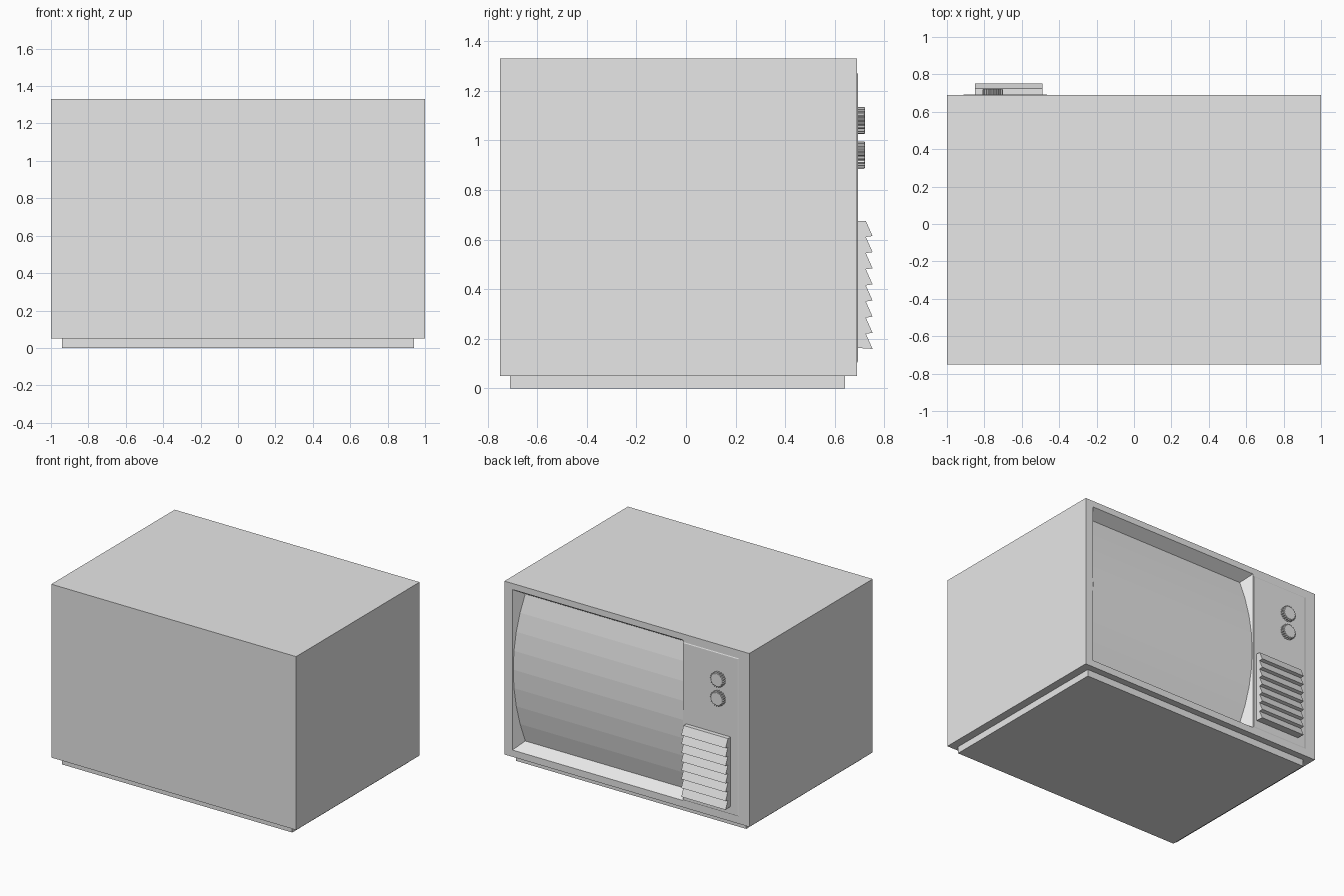
import bpy, bmesh, math

cube = bpy.data.objects.get("Cube")
if cube:
    bpy.data.objects.remove(cube, do_unlink=True)

grey = bpy.data.materials.new("plain_grey")
grey.use_nodes = True
grey.diffuse_color = (0.8, 0.8, 0.8, 1)
grey.node_tree.nodes["Principled BSDF"].inputs["Base Color"].default_value = (0.8, 0.8, 0.8, 1)


def finish(name, bm):
    bmesh.ops.recalc_face_normals(bm, faces=bm.faces)
    mesh = bpy.data.meshes.new(name)
    bm.to_mesh(mesh)
    bm.free()
    mesh.materials.append(grey)
    obj = bpy.data.objects.new(name, mesh)
    bpy.context.collection.objects.link(obj)
    return obj


def loft(name, rings):
    """Join matching closed rings of points and cap both ends."""
    bm = bmesh.new()
    loops = [[bm.verts.new(p) for p in ring] for ring in rings]
    n = len(loops[0])
    for a, b in zip(loops, loops[1:]):
        for i in range(n):
            j = (i + 1) % n
            bm.faces.new((a[i], a[j], b[j], b[i]))
    bm.faces.new(loops[0])
    bm.faces.new(loops[-1])
    return finish(name, bm)


def rect(x0, x1, z0, z1, y):
    return [(x0, y, z0), (x1, y, z0), (x1, y, z1), (x0, y, z1)]


def box(name, x0, x1, y0, y1, z0, z1):
    return loft(name, [rect(x0, x1, z0, z1, y0), rect(x0, x1, z0, z1, y1)])


def extrude_x(name, profile, x0, x1):
    return loft(name, [[(x, y, z) for y, z in profile] for x in (x0, x1)])


FACE = 0.69

# Cabinet with a tapered screen recess
loft("cabinet", [
    rect(-1, 1, 0.05, 1.33, -0.75),
    rect(-1, 1, 0.05, 1.33, FACE),
    rect(-0.46, 0.935, 0.1, 1.285, FACE),
    rect(-0.41, 0.885, 0.15, 1.235, 0.61),
])

# Plinth
box("base", -0.94, 0.94, -0.71, 0.64, 0, 0.05)

# Screen bulging forward between the recess walls
half, bulge, steps = 0.545, 0.075, 8
radius = (half ** 2 + bulge ** 2) / (2 * bulge)
sweep = math.asin(half / radius)
arc = []
for i in range(steps + 1):
    a = sweep * (2 * i / steps - 1)
    arc.append((0.685 - radius + radius * math.cos(a), 0.6925 + radius * math.sin(a)))
extrude_x("screen", [(0.58, 0.15)] + arc + [(0.58, 1.235)], -0.455, 0.93)

# Control panel plate
loft("control_panel", [
    rect(-0.925, -0.462, 0.1, 1.275, FACE - 0.002),
    rect(-0.905, -0.465, 0.11, 1.265, FACE + 0.003),
])

# Fluted tuning knobs
teeth = 20
for name, z in (("upper_knob", 1.08), ("lower_knob", 0.94)):
    rings = []
    for y, scale in ((FACE, 1), (0.718, 1), (0.722, 0.92)):
        ring = []
        for i in range(teeth * 4):
            r = (0.055 if i % 4 < 2 else 0.049) * scale
            a = math.tau * i / (teeth * 4)
            ring.append((-0.755 + r * math.cos(a), y, z + r * math.sin(a)))
        rings.append(ring)
    loft(name, rings)

# Louvred speaker grille
slats, pitch, top = 8, 0.065, 0.675
profile = [(FACE, top)]
for i in range(slats):
    z = top - i * pitch
    profile += [(0.725, z), (0.752, z - pitch + 0.004)]
profile.append((FACE, top - slats * pitch + 0.008))
extrude_x("speaker_louvres", profile, -0.85, -0.488)
